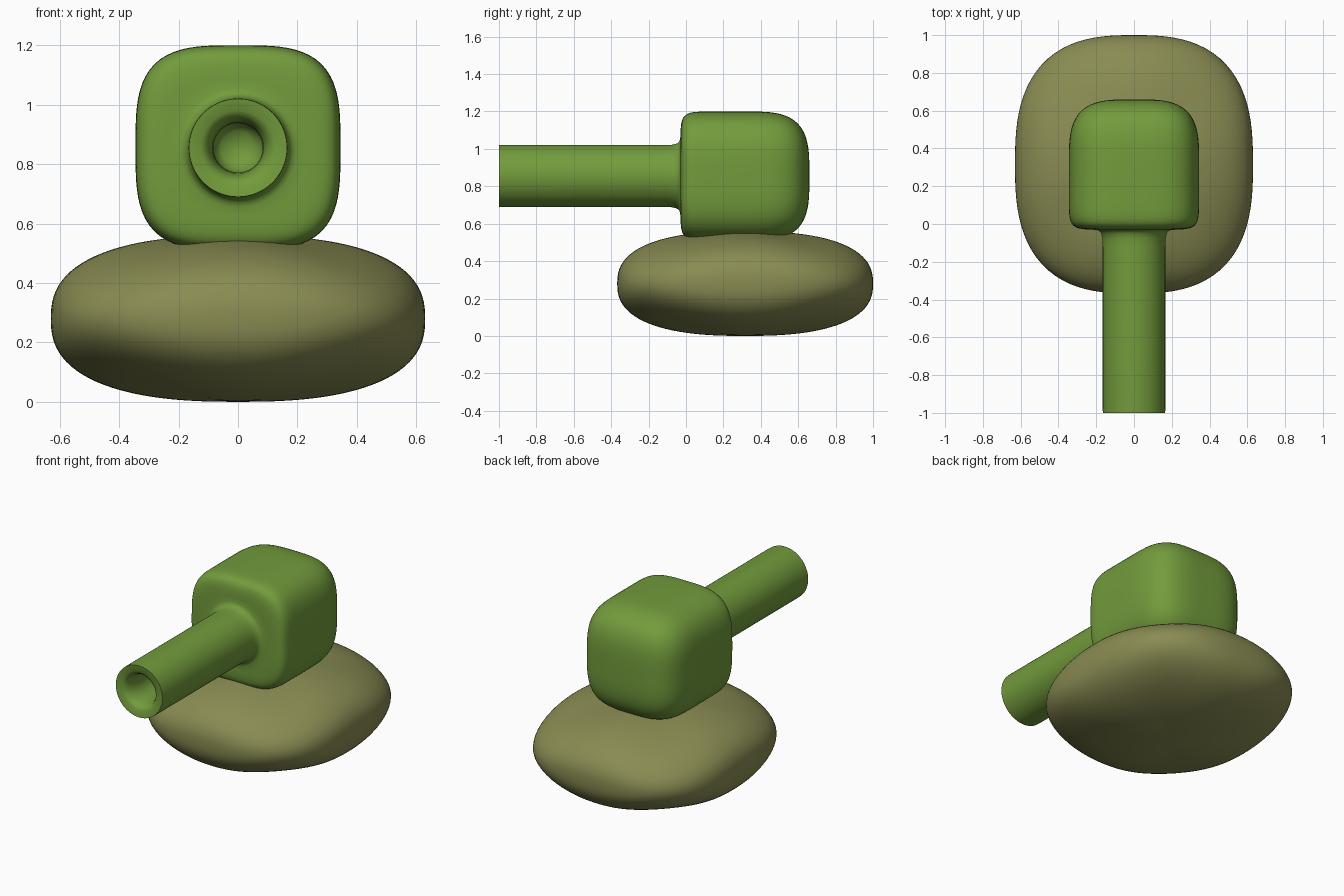
import bpy, bmesh, math

if "Cube" in bpy.data.objects:
    bpy.data.objects.remove(bpy.data.objects["Cube"])

SEG = 96


def material(name, rgb):
    m = bpy.data.materials.new(name)
    m.diffuse_color = (*rgb, 1.0)
    m.use_nodes = True
    m.node_tree.nodes["Principled BSDF"].inputs["Base Color"].default_value = m.diffuse_color
    return m


def squircle(phi, n):
    """Unit superellipse radius at an angle."""
    return (abs(math.cos(phi)) ** n + abs(math.sin(phi)) ** n) ** (-1.0 / n)


def loft(name, rings, mat):
    """Skin a list of equally long vertex rings and cap both ends."""
    bm = bmesh.new()
    rows = [[bm.verts.new(p) for p in ring] for ring in rings]
    for a, b in zip(rows, rows[1:]):
        for i in range(SEG):
            j = (i + 1) % SEG
            bm.faces.new((a[i], a[j], b[j], b[i]))
    bm.faces.new(rows[0])
    bm.faces.new(rows[-1])
    bmesh.ops.recalc_face_normals(bm, faces=bm.faces)
    me = bpy.data.meshes.new(name)
    bm.to_mesh(me)
    bm.free()
    ob = bpy.data.objects.new(name, me)
    bpy.context.collection.objects.link(ob)
    me.materials.append(mat)
    bpy.ops.object.select_all(action='DESELECT')
    ob.select_set(True)
    bpy.context.view_layer.objects.active = ob
    bpy.ops.object.shade_smooth_by_angle(angle=math.radians(50))
    return ob


angles = [2 * math.pi * i / SEG for i in range(SEG)]
olive = material("olive", (0.25, 0.26, 0.085))
green = material("green", (0.17, 0.33, 0.045))

# Hull: flattened pillow, fuller at the sides and more pointed at the corners
rings = []
STEPS = 48
for k in range(STEPS + 1):
    th = (-0.5 + k / STEPS) * math.pi * 0.998
    ring = []
    for phi in angles:
        m = 2.5 - 0.5 * math.sin(2 * phi) ** 2
        r = squircle(phi, 2.7) * math.cos(th) ** (2 / m)
        s = math.sin(th)
        z = math.copysign(abs(s) ** (2 / m), s)
        ring.append((0.63 * r * math.cos(phi),
                     0.316 + 0.684 * r * math.sin(phi),
                     0.28 + 0.28 * z))
    rings.append(ring)
loft("hull", rings, olive)

# Turret and gun barrel: one loft along y, stations are (y, radius, squareness)
HALF, MID, AXIS = 0.345, 0.315, 0.855
stations = []
for k in range(1, 25):                       # rounded rear half
    a = k / 24 * math.pi / 2
    stations.append((MID + HALF * math.cos(a) ** (2 / 3.4),
                     HALF * math.sin(a) ** (2 / 3.4), 3.4))
for k in range(1, 24):                       # crisper front half
    a = k / 24 * math.pi / 2
    stations.append((MID - HALF * math.sin(a) ** (2 / 10),
                     HALF * math.cos(a) ** (2 / 10), 3.4))
stations += [
    # front face and fillet into the barrel
    (-0.030, 0.225, 2.4), (-0.031, 0.200, 2), (-0.036, 0.185, 2),
    (-0.048, 0.174, 2), (-0.075, 0.167, 2), (-0.12, 0.166, 2),
    (-0.55, 0.166, 2), (-0.98, 0.166, 2), (-1.0, 0.165, 2),
    # muzzle rim and bore
    (-0.995, 0.125, 2), (-0.985, 0.108, 2), (-0.96, 0.095, 2),
    (-0.92, 0.086, 2), (-0.86, 0.083, 2), (-0.70, 0.085, 2),
    (-0.60, 0.080, 2), (-0.57, 0.055, 2), (-0.56, 0.01, 2),
]
rings = []
for y, r, n in stations:
    rings.append([(r * squircle(p, n) * math.cos(p), y,
                   AXIS + r * squircle(p, n) * math.sin(p)) for p in angles])
loft("turret_and_barrel", rings, green)
